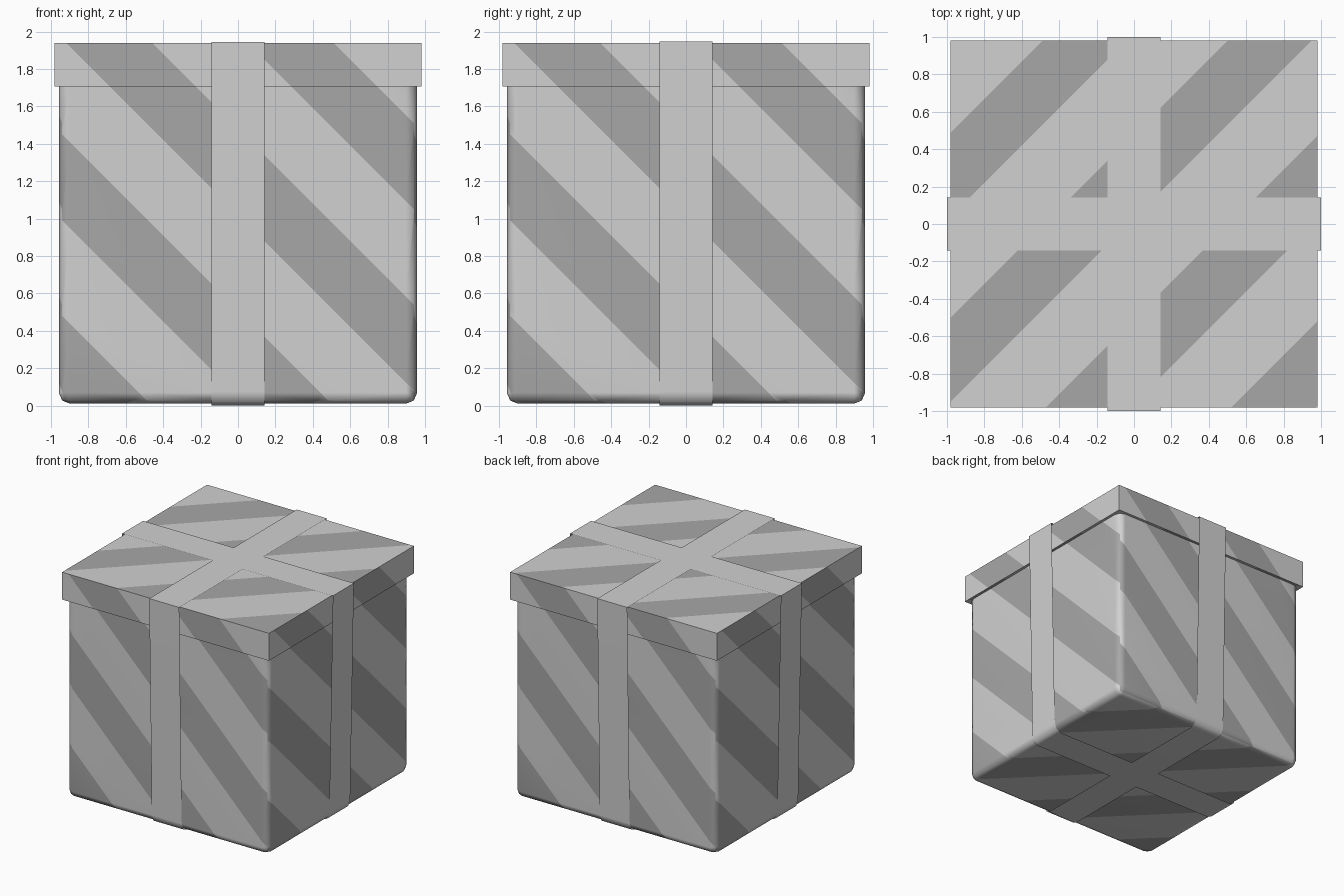
import bpy, bmesh, math
from mathutils import Vector, Matrix

if "Cube" in bpy.data.objects:
    bpy.data.objects.remove(bpy.data.objects["Cube"])


def material(name, v):
    m = bpy.data.materials.new(name)
    m.diffuse_color = (v, v, v, 1)
    m.use_nodes = True
    m.node_tree.nodes["Principled BSDF"].inputs["Base Color"].default_value = m.diffuse_color
    return m


LIGHT = material("light grey paper", 0.64)
DARK = material("mid grey stripe", 0.39)

# face direction -> (stripe direction, first dark start, dark width, period)
SIDE = (0.05, 0.46, 0.97)
FLAT = (0.03, 0.45, 0.99)
RULES = [
    (Vector((0, -1, 0)), Vector((1, 0, 1)), SIDE),
    (Vector((1, 0, 0)), Vector((0, 1, 1)), SIDE),
    (Vector((0, 1, 0)), Vector((-1, 0, 1)), SIDE),
    (Vector((-1, 0, 0)), Vector((0, -1, 1)), SIDE),
    (Vector((0, 0, 1)), Vector((-1, 1, 0)), FLAT),
    (Vector((0, 0, -1)), Vector((1, 1, 0)), FLAT),
]


def rule_of(face):
    return max(range(6), key=lambda i: face.normal.dot(RULES[i][0]))


def add_stripes(bm):
    """Cut diagonal bands into every side and colour them by position."""
    for i, (_, d, (start, width, period)) in enumerate(RULES):
        for k in range(-3, 4):
            for c in (start + k * period, start + width + k * period):
                bm.normal_update()
                faces = [f for f in bm.faces if rule_of(f) == i]
                geom = set(faces)
                for f in faces:
                    geom.update(f.edges)
                    geom.update(f.verts)
                bmesh.ops.bisect_plane(bm, geom=list(geom), dist=1e-5,
                                       plane_co=d * (c / 2), plane_no=d)
    bm.normal_update()
    for f in bm.faces:
        _, d, (start, width, period) = RULES[rule_of(f)]
        s = f.calc_center_median().dot(d)
        f.material_index = 1 if (s - start) % period < width else 0


def box(half, z0, z1):
    bm = bmesh.new()
    m = Matrix.Translation((0, 0, (z0 + z1) / 2)) @ Matrix.Diagonal((2 * half, 2 * half, z1 - z0, 1))
    bmesh.ops.create_cube(bm, size=1, matrix=m)
    return bm


def finish(bm, name, smooth=None):
    me = bpy.data.meshes.new(name)
    bm.to_mesh(me)
    bm.free()
    me.materials.append(LIGHT)
    me.materials.append(DARK)
    ob = bpy.data.objects.new(name, me)
    bpy.context.collection.objects.link(ob)
    if smooth:
        bpy.ops.object.select_all(action='DESELECT')
        ob.select_set(True)
        bpy.context.view_layer.objects.active = ob
        bpy.ops.object.shade_smooth_by_angle(angle=math.radians(smooth))
        w = ob.modifiers.new("weighted normals", 'WEIGHTED_NORMAL')
        w.keep_sharp = True
    return ob


# Box body: rounded upright and bottom edges, open under the lid
bm = box(0.958, 0.01, 1.71)
edges = [e for e in bm.edges if min(v.co.z for v in e.verts) < 1]
bmesh.ops.bevel(bm, geom=edges, offset=0.06, segments=2, profile=0.5, affect='EDGES')
bm.normal_update()
bmesh.ops.delete(bm, geom=[f for f in bm.faces if f.normal.z > 0.9], context='FACES')
add_stripes(bm)
finish(bm, "box_body", 60)

# Lid: plain sharp slab
bm = box(0.982, 1.705, 1.94)
add_stripes(bm)
finish(bm, "lid")


# Ribbons: thin open bands looped right round the box
def ribbon(name, angle, top):
    half = [(1.0, top), (0.965, 0.075), (0.945, 0.02), (0.90, 0.0)]
    loop = half + [(-u, z) for u, z in reversed(half)]
    bm = bmesh.new()
    rows = [[bm.verts.new((x, u, z)) for x in (-0.142, 0.142)] for u, z in loop]
    for a, b in zip(rows, rows[1:] + rows[:1]):
        bm.faces.new((a[0], a[1], b[1], b[0]))
    bmesh.ops.recalc_face_normals(bm, faces=bm.faces)
    bm.normal_update()
    if max(bm.faces, key=lambda f: f.calc_center_median().z).normal.z < 0:
        bmesh.ops.reverse_faces(bm, faces=bm.faces)
    bmesh.ops.rotate(bm, verts=bm.verts, matrix=Matrix.Rotation(angle, 3, 'Z'))
    finish(bm, name, 60)


ribbon("ribbon_front_to_back", 0, 1.945)
ribbon("ribbon_side_to_side", math.pi / 2, 1.946)
